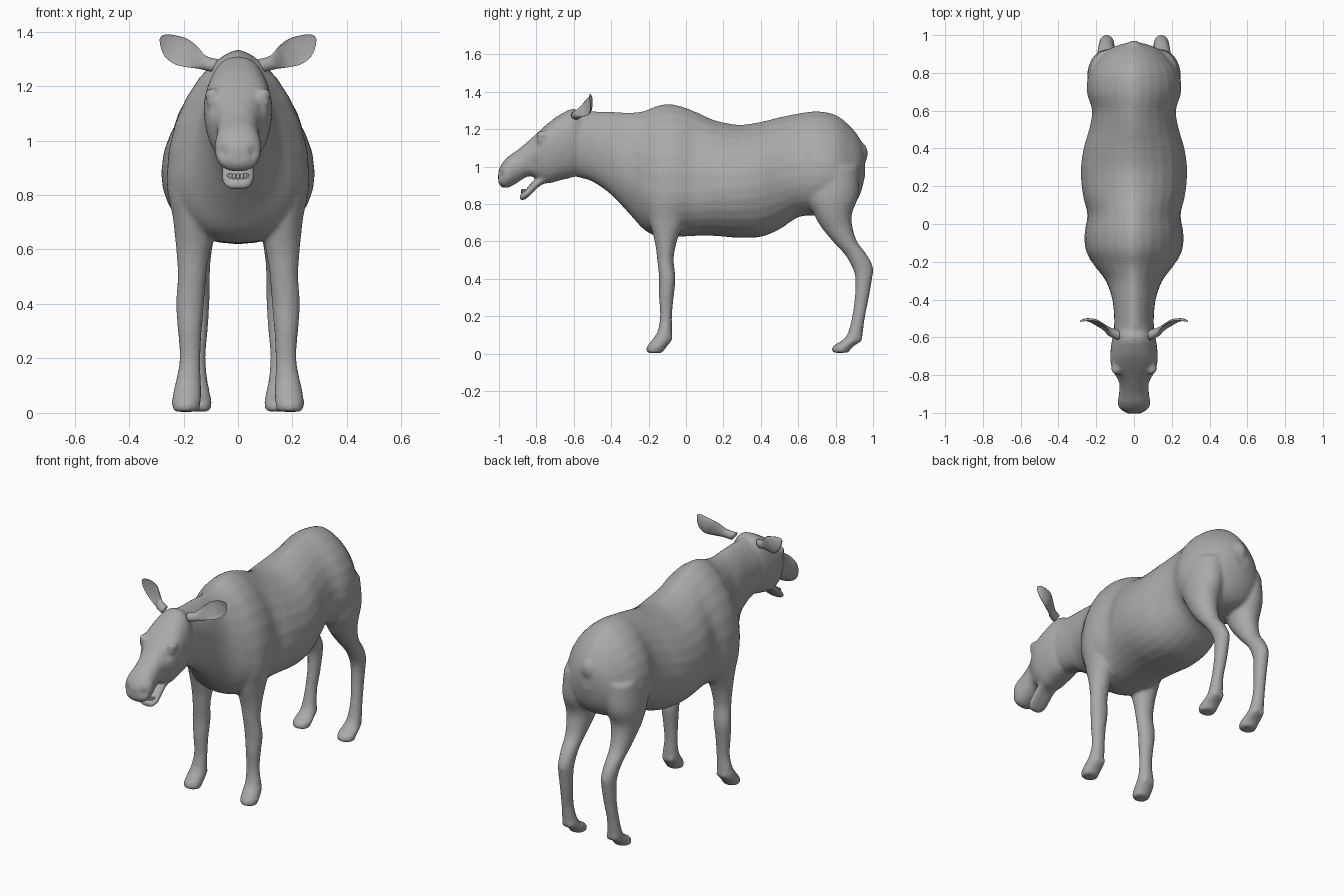
import bpy, bmesh, math
from mathutils import Vector, Matrix

cube = bpy.data.objects.get("Cube")
if cube:
    bpy.data.objects.remove(cube, do_unlink=True)

SIDES = 28


def make_material(name, value):
    mat = bpy.data.materials.new(name)
    mat.use_nodes = True
    colour = (value, value, value, 1)
    mat.diffuse_color = colour
    mat.node_tree.nodes["Principled BSDF"].inputs["Base Color"].default_value = colour
    return mat


hide_grey = make_material("hide grey", 0.4)


def spline(rows, steps=4):
    """Smoothly interpolate rows of section parameters."""
    result = []
    last = len(rows) - 1
    for i in range(last):
        a, b = rows[max(i - 1, 0)], rows[i]
        c, d = rows[i + 1], rows[min(i + 2, last)]
        for s in range(steps):
            t = s / steps
            result.append([
                q + t * (r - p) / 2
                + t * t * (p - 2.5 * q + 2 * r - w / 2)
                + t * t * t * (w - p + 3 * (q - r)) / 2
                for p, q, r, w in zip(a, b, c, d)])
    result.append(list(rows[last]))
    return result


def loft(bm, rings):
    """Skin a row of point rings and close both ends."""
    loops = [[bm.verts.new(p) for p in ring] for ring in rings]
    for low, high in zip(loops, loops[1:]):
        for i in range(len(low)):
            j = (i + 1) % len(low)
            bm.faces.new((low[i], low[j], high[j], high[i]))
    bm.faces.new(loops[0][::-1])
    bm.faces.new(loops[-1])


def angles():
    return [math.tau * i / SIDES for i in range(SIDES)]


def trunk(bm, rows, upper, lower):
    """Upright egg sections along y: y, top, bottom, half width, widest height."""
    rings = []
    for y, top, bottom, width, middle in spline(rows):
        ring = []
        for a in angles():
            c, s = math.cos(a), math.sin(a)
            power = upper if s > 0 else lower
            x = math.copysign(width * abs(c) ** power, c)
            height = top - middle if s > 0 else middle - bottom
            ring.append(Vector((x, y, middle + height * s)))
        rings.append(ring)
    loft(bm, rings)


def leg(bm, rows, side):
    """Level oval sections: x, y, z, x radius, y radius."""
    loft(bm, [[Vector((side * (x + (rx + 0.003) * math.cos(a)),
                       y + (ry + 0.003) * math.sin(a), z)) for a in angles()]
              for x, y, z, rx, ry in spline(rows)])


def ellipsoid(bm, centre, size):
    matrix = Matrix.Translation(centre) @ Matrix.Diagonal((*size, 1))
    bmesh.ops.create_uvsphere(bm, u_segments=16, v_segments=10, radius=1, matrix=matrix)


def finish(name, bm):
    bmesh.ops.recalc_face_normals(bm, faces=bm.faces)
    mesh = bpy.data.meshes.new(name)
    bm.to_mesh(mesh)
    bm.free()
    mesh.materials.append(hide_grey)
    mesh.shade_smooth()
    obj = bpy.data.objects.new(name, mesh)
    bpy.context.scene.collection.objects.link(obj)
    return obj


torso = [
    (-.66, 1.26, .98, .085, 1.12), (-.58, 1.295, .945, .105, 1.12),
    (-.5, 1.297, .92, .105, 1.1), (-.4, 1.295, .85, .115, 1.07),
    (-.3, 1.29, .745, .15, .95), (-.22, 1.3, .66, .21, .88),
    (-.14, 1.33, .625, .255, .86), (-.05, 1.33, .625, .262, .86),
    (.05, 1.295, .63, .247, .86), (.15, 1.25, .63, .27, .88),
    (.28, 1.225, .62, .282, .88), (.4, 1.24, .625, .267, .9),
    (.5, 1.265, .665, .238, .92), (.6, 1.285, .73, .222, .95),
    (.7, 1.297, .74, .25, .95), (.8, 1.277, .75, .238, .95),
    (.88, 1.215, .78, .185, .95), (.93, 1.15, .85, .125, .98),
    (.957, 1.09, .95, .05, 1.02)]

head = [
    (-.54, 1.27, .97, .08, 1.12), (-.6, 1.31, .945, .113, 1.12),
    (-.68, 1.275, .925, .125, 1.12), (-.74, 1.23, .91, .123, 1.12),
    (-.79, 1.185, .93, .105, 1.08), (-.84, 1.14, .95, .082, 1.04),
    (-.9, 1.09, .915, .08, 1), (-.95, 1.055, .888, .087, .97),
    (-.985, 1.015, .89, .075, .95), (-1.004, .975, .915, .04, .945)]

jaw = [
    (-.7, 1, .92, .07, .96), (-.77, .95, .905, .064, .93),
    (-.82, .92, .86, .062, .885), (-.86, .875, .825, .06, .85),
    (-.89, .85, .818, .036, .835)]

front_leg = [
    (.15, -.08, .97, .08, .1), (.17, -.09, .84, .088, .12),
    (.167, -.1, .72, .07, .095), (.163, -.107, .63, .064, .065),
    (.166, -.109, .57, .056, .05), (.169, -.11, .5, .049, .041),
    (.176, -.1, .4, .049, .041), (.177, -.105, .3, .041, .036),
    (.176, -.107, .2, .036, .029), (.182, -.113, .12, .043, .036),
    (.186, -.128, .075, .049, .05), (.19, -.158, .035, .05, .05),
    (.19, -.168, .004, .044, .038)]

hind_leg = [
    (.13, .79, 1, .1, .13), (.145, .78, .85, .1, .14),
    (.15, .785, .75, .085, .1), (.15, .805, .68, .068, .082),
    (.15, .85, .6, .052, .062), (.148, .908, .53, .043, .056),
    (.145, .945, .46, .039, .053), (.145, .95, .4, .037, .042),
    (.147, .94, .3, .033, .035), (.153, .923, .2, .031, .032),
    (.152, .905, .11, .039, .037), (.15, .885, .07, .046, .05),
    (.15, .838, .038, .051, .052), (.15, .825, .005, .045, .04)]

# Body: torso, head, jaw, legs and small bumps fused into one skin
bm = bmesh.new()
trunk(bm, torso, 1.3, 0.9)
trunk(bm, head, 0.8, 0.8)
trunk(bm, jaw, 0.8, 0.8)
ellipsoid(bm, (0, .935, 1.07), (.045, .037, .06))           # tail
for side in (-1, 1):
    leg(bm, front_leg, side)
    leg(bm, hind_leg, side)
    ellipsoid(bm, (side * .093, -.765, 1.17), (.03, .035, .022))    # brow
    ellipsoid(bm, (side * .097, -.78, 1.14), (.02, .022, .018))     # eyelid
    for x in (-.02, .02):                                           # dew claws
        ellipsoid(bm, (side * .18 + x, -.09, .085), (.016, .02, .02))
        ellipsoid(bm, (side * .15 + x, .925, .08), (.016, .02, .02))
body = finish("body", bm)

remesh = body.modifiers.new("fuse", "REMESH")
remesh.mode = "VOXEL"
remesh.voxel_size = 0.011
remesh.use_smooth_shade = True
smooth = body.modifiers.new("soften", "SMOOTH")
smooth.factor = 0.5
smooth.iterations = 5

bpy.context.view_layer.update()
depsgraph = bpy.context.evaluated_depsgraph_get()
skin = bpy.data.meshes.new_from_object(body.evaluated_get(depsgraph))
body.modifiers.clear()
body.data = skin
if not skin.materials:
    skin.materials.append(hide_grey)

# Sculpted hollows: nostrils, eye sockets and cheeks
hollows = [((.055, -.985, .955), .022, .014),
           ((.1, -.81, 1.125), .025, .008),
           ((.085, -.83, 1.02), .04, .006)]
normals = [v.normal.copy() for v in skin.vertices]
for v, normal in zip(skin.vertices, normals):
    if v.co.y < -.7:
        place = Vector((abs(v.co.x), v.co.y, v.co.z))
        push = sum(depth * math.exp(-((place - Vector(c)).length / radius) ** 2)
                   for c, radius, depth in hollows)
        v.co -= normal * push
skin.shade_smooth()

# Ears: cupped leaves, x, y, z, half width, thickness
ear = [
    (.085, -.588, 1.275, .026, .026), (.13, -.57, 1.287, .027, .024),
    (.17, -.545, 1.308, .043, .021), (.21, -.52, 1.327, .052, .017),
    (.25, -.512, 1.348, .043, .013), (.274, -.515, 1.368, .024, .009),
    (.285, -.518, 1.378, .006, .004)]
for side, name in ((1, "left_ear"), (-1, "right_ear")):
    bm = bmesh.new()
    rings = []
    for x, y, z, width, thick in spline(ear):
        cup = max(0, min(1, (x - .13) / .04))
        ring = []
        for a in angles():
            c, s = math.cos(a), math.sin(a)
            depth = thick * s * (1 - 1.3 * cup if s < 0 else 1)
            ring.append(Vector((side * (x - .45 * width * c), y + depth,
                                z + .89 * width * c)))
        rings.append(ring)
    loft(bm, rings)
    finish(name, bm)

# Lower teeth: a curved row on the jaw tip
bm = bmesh.new()
for i in range(-3, 4):
    a = i * 0.42
    ellipsoid(bm, (.036 * math.sin(a), -.85 - .026 * math.cos(a), .868),
              (.007, .006, .013))
finish("lower_teeth", bm)
